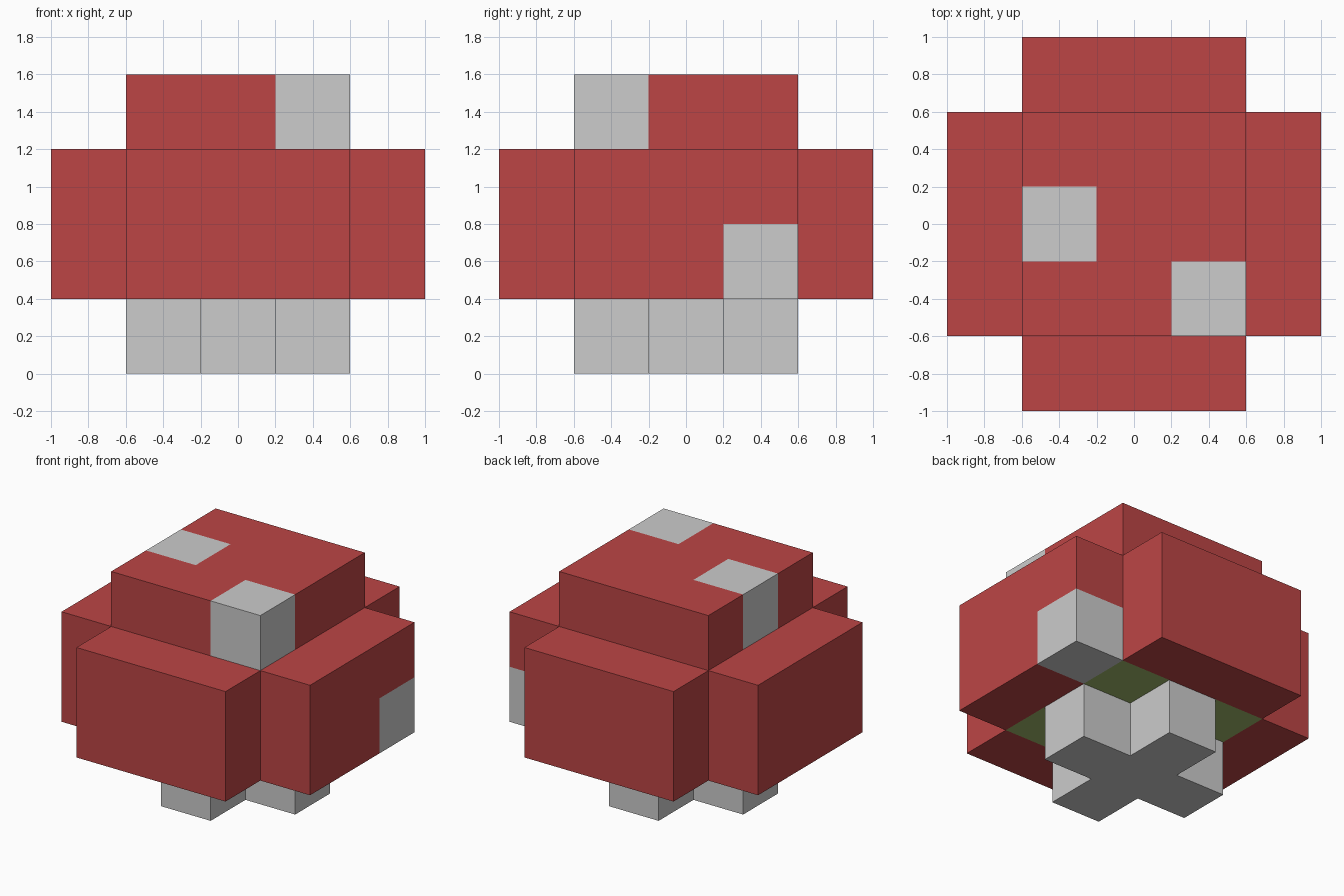
import bpy, bmesh, math
from mathutils import Vector

if "Cube" in bpy.data.objects:
    bpy.data.objects.remove(bpy.data.objects["Cube"], do_unlink=True)

U = 0.4  # size of one block


def srgb(r, g, b):
    def lin(c):
        c /= 255
        return c / 12.92 if c <= 0.04045 else ((c + 0.055) / 1.055) ** 2.4
    return (lin(r), lin(g), lin(b), 1.0)


def material(name, color):
    m = bpy.data.materials.new(name)
    m.use_nodes = True
    m.diffuse_color = color
    bsdf = m.node_tree.nodes["Principled BSDF"]
    bsdf.inputs["Base Color"].default_value = color
    bsdf.inputs["Roughness"].default_value = 0.9
    return m


MATS = [material("red", srgb(188, 69, 69)),
        material("pale_grey", srgb(204, 204, 204)),
        material("moss_green", srgb(161, 185, 106))]
RED, GREY, GREEN = range(3)


def plus(inner, outer):
    """Outline of a plus sign, counter-clockwise."""
    i, o = inner, outer
    quarter = [(o, -i), (o, i), (i, i)]
    pts = []
    for k in range(4):
        c, s = round(math.cos(k * math.pi / 2)), round(math.sin(k * math.pi / 2))
        pts += [(x * c - y * s, x * s + y * c) for x, y in quarter]
    return pts


def square(h):
    return [(h, -h), (h, h), (-h, h), (-h, -h)]


def cell_of(face):
    """Block just behind a face, as whole-number grid coordinates."""
    p = face.calc_center_median() - face.normal * 0.05
    return (round(p.x / U), round(p.y / U), math.floor(p.z / U))


def prism(name, outline, z0, z1, rule, hidden):
    """Extrude an outline, cut it on the block grid, colour it and drop hidden faces."""
    bm = bmesh.new()
    base = bm.faces.new([bm.verts.new((x, y, z0)) for x, y in outline])
    top = bmesh.ops.extrude_face_region(bm, geom=[base])["geom"]
    bmesh.ops.translate(bm, vec=(0, 0, z1 - z0),
                        verts=[v for v in top if isinstance(v, bmesh.types.BMVert)])
    bmesh.ops.recalc_face_normals(bm, faces=bm.faces)
    cuts = [(axis, k * U) for axis in (0, 1) for k in (-1.5, -0.5, 0.5, 1.5)]
    cuts += [(2, k * U) for k in (1, 2, 3)]
    for axis, d in cuts:
        n = Vector((0, 0, 0))
        n[axis] = 1
        bmesh.ops.bisect_plane(bm, geom=bm.verts[:] + bm.edges[:] + bm.faces[:],
                               dist=1e-5, plane_co=n * d, plane_no=n)
    bm.normal_update()
    for f in bm.faces:
        f.material_index = rule(f, cell_of(f))
    bmesh.ops.delete(bm, geom=[f for f in bm.faces if hidden(f, cell_of(f))],
                     context='FACES')
    # Merge blocks of one colour back into large flat faces
    bmesh.ops.dissolve_limit(bm, angle_limit=0.01, verts=bm.verts[:],
                             edges=bm.edges[:], delimit={'MATERIAL'})
    me = bpy.data.meshes.new(name)
    bm.to_mesh(me)
    bm.free()
    for m in MATS:
        me.materials.append(m)
    ob = bpy.data.objects.new(name, me)
    bpy.context.collection.objects.link(ob)
    return ob


SPOTS = {(1, -1, 3), (-1, 0, 3), (2, 1, 1)}


def cap_rule(f, c):
    if c in SPOTS:
        return GREY
    # Green gills in the inner corners beside the stem
    if f.normal.z < -0.5 and abs(c[0]) == 1 and abs(c[1]) == 1:
        return GREEN
    return RED


def cap_hidden(f, c):
    under_crown = f.normal.z > 0.5 and max(abs(c[0]), abs(c[1])) <= 1
    over_stem = f.normal.z < -0.5 and abs(c[0]) + abs(c[1]) <= 1
    return under_crown or over_stem


# Stem, wide cap and raised crown of the mushroom
prism("stem", plus(0.5 * U, 1.5 * U), 0, U,
      lambda f, c: GREY, lambda f, c: f.normal.z > 0.5)
prism("cap", plus(1.5 * U, 2.5 * U), U, 3 * U, cap_rule, cap_hidden)
prism("crown", square(1.5 * U), 3 * U, 4 * U,
      lambda f, c: GREY if c in SPOTS else RED, lambda f, c: f.normal.z < -0.5)
